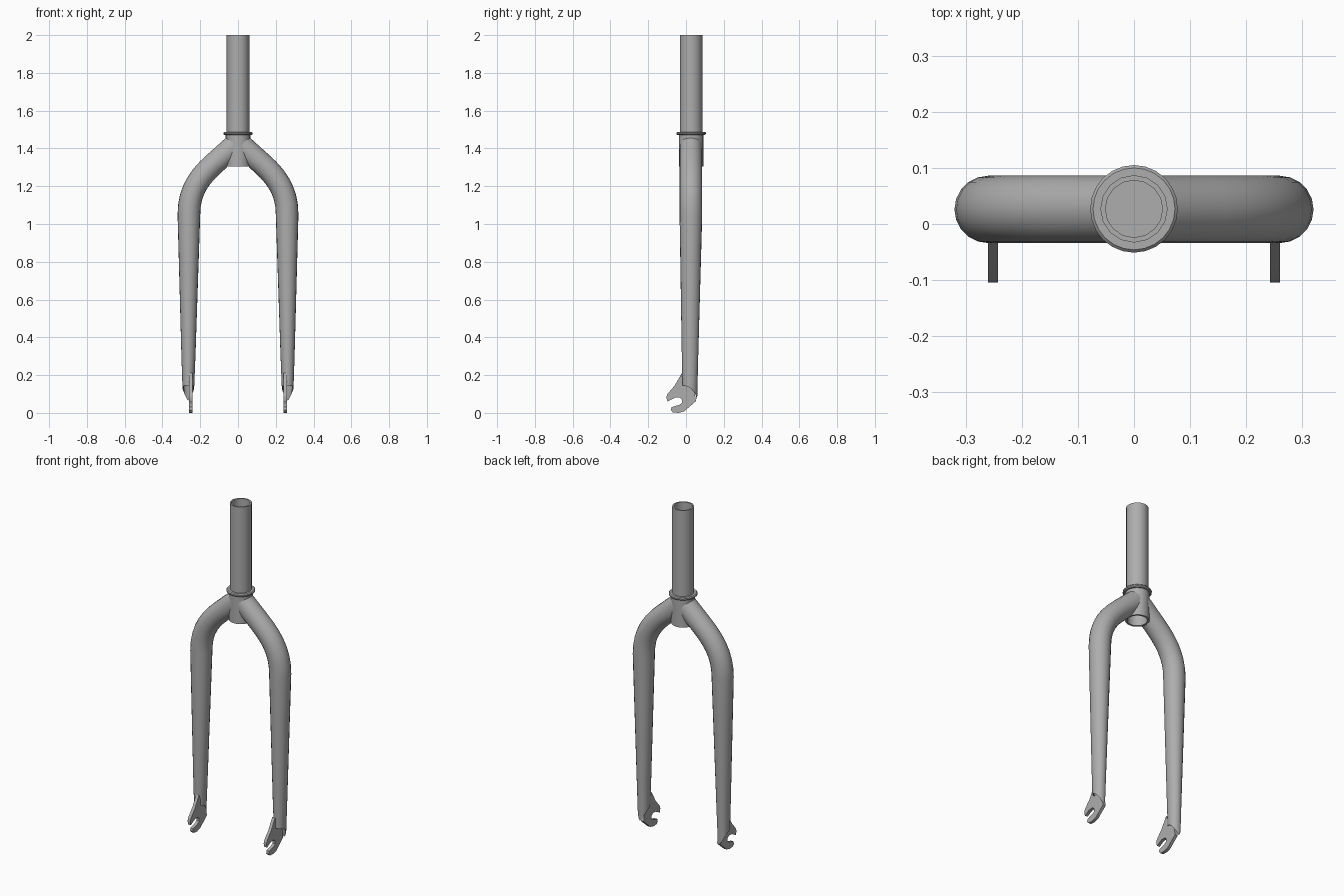
import bpy, bmesh, math
from mathutils import Vector
from mathutils.geometry import interpolate_bezier

if "Cube" in bpy.data.objects:
    bpy.data.objects.remove(bpy.data.objects["Cube"])

CY = 0.027  # steerer axis offset in y
SIDES = 20

metal = bpy.data.materials.new("grey_metal")
metal.diffuse_color = (0.42, 0.42, 0.42, 1)
metal.use_nodes = True
metal.node_tree.nodes["Principled BSDF"].inputs["Base Color"].default_value = metal.diffuse_color


def finish(name, bm, mirror=False, bevel=0, smooth=True):
    bmesh.ops.recalc_face_normals(bm, faces=bm.faces)
    mesh = bpy.data.meshes.new(name)
    bm.to_mesh(mesh)
    bm.free()
    mesh.materials.append(metal)
    ob = bpy.data.objects.new(name, mesh)
    bpy.context.collection.objects.link(ob)
    if bevel:
        mod = ob.modifiers.new("bevel", 'BEVEL')
        mod.width, mod.segments = bevel, 1
    if mirror:
        mod = ob.modifiers.new("mirror", 'MIRROR')
        mod.use_mirror_merge = False
    if smooth:
        bpy.ops.object.select_all(action='DESELECT')
        ob.select_set(True)
        bpy.context.view_layer.objects.active = ob
        bpy.ops.object.shade_smooth_by_angle(angle=math.radians(40))
    return ob


def loft(bm, rings, closed=False):
    """Skin a list of point rings with quads."""
    vs = [[bm.verts.new(p) for p in ring] for ring in rings]
    pairs = list(zip(vs, vs[1:]))
    if closed:
        pairs.append((vs[-1], vs[0]))
    n = len(vs[0])
    for a, b in pairs:
        for i in range(n):
            j = (i + 1) % n
            bm.faces.new((a[i], a[j], b[j], b[i]))
    return vs


def lathe(name, profile, sides, closed=False, cap_end=False):
    bm = bmesh.new()
    rings = [[(r * math.cos(2 * math.pi * i / sides),
               CY + r * math.sin(2 * math.pi * i / sides), z)
              for i in range(sides)] for r, z in profile]
    vs = loft(bm, rings, closed)
    if cap_end:
        bm.faces.new(vs[-1])
    return finish(name, bm)


# Steerer tube: hollow, with a floor at the crown
lathe("steerer_tube", [(0.06, 1.47), (0.06, 2.0), (0.051, 2.0), (0.051, 1.48)],
      16, cap_end=True)
# Crown sleeve that the legs meet
lathe("crown_sleeve", [(0.065, 1.305), (0.065, 1.475), (0.054, 1.475), (0.054, 1.305)],
      24, closed=True)
# Bearing race ring with rounded rim
lathe("crown_race", [(0.058, 1.471), (0.073, 1.471), (0.078, 1.476),
                     (0.078, 1.483), (0.073, 1.488), (0.058, 1.488)], 24, closed=True)


# Tapered legs: straight lower blade, bend, mitred into the sleeve
def leg_ring(c, tangent, rx, ry):
    n = Vector((tangent.z, 0, -tangent.x)).normalized()
    return [c + n * rx * math.cos(2 * math.pi * i / SIDES)
            + Vector((0, ry * math.sin(2 * math.pi * i / SIDES), 0))
            for i in range(SIDES)]


def scallop(ring):
    """Drop a ring onto the arc-shaped lower end."""
    return [Vector((p.x, p.y, 0.065 + math.sqrt(max(0, 0.08 ** 2 - (p.y + 0.022) ** 2))))
            for p in ring]


up = Vector((0, 0, 1))
foot = Vector((0.263, 0.02, 0.1))
rings = [leg_ring(Vector((0.263, 0.02, 0.3)), up, 0.027, 0.034),
         scallop(leg_ring(foot, up, 0.026, 0.033)),
         scallop(leg_ring(foot, up, 0.031, 0.039))]
for z in (0.3, 0.55, 0.8):
    t = (z - 0.1) / 0.95
    rings.append(leg_ring(Vector((0.263 - 0.003 * t, 0.02 + 0.006 * t, z)), up,
                          0.031 + 0.029 * t, 0.039 + 0.021 * t))
bend = interpolate_bezier(Vector((0.26, 0.026, 1.05)), Vector((0.26, 0.026, 1.22)),
                          Vector((0.16, 0.026, 1.30)), Vector((0, 0.026, 1.42)), 21)
for i in range(0, 15, 2):
    tan = (bend[i + 1] - bend[i - 1]) if i else up
    rings.append(leg_ring(bend[i], tan, 0.06, 0.06))
mitre = []
for p in rings[-1]:
    x = math.sqrt(max(0, 0.06 ** 2 - (p.y - 0.026) ** 2))
    mitre.append(p + tan * ((x - p.x) / tan.x))
rings.append(mitre)
bm = bmesh.new()
vs = loft(bm, rings)
bm.faces.new(vs[0])
finish("fork_legs", bm, mirror=True)

# Dropout plates with a slot opening forward
outline = [(-0.022, 0.21), (-0.06, 0.145), (-0.098, 0.1), (-0.104, 0.082), (-0.098, 0.06),
           (-0.06, 0.08), (-0.035, 0.082), (-0.021, 0.07), (-0.021, 0.053),
           (-0.035, 0.043), (-0.077, 0.03), (-0.08, 0.014), (-0.07, 0.003),
           (-0.04, 0.0), (-0.01, 0.008), (0.02, 0.034), (0.053, 0.062),
           (0.045, 0.11), (0.03, 0.14), (0.0, 0.17)]
bm = bmesh.new()
face = bm.faces.new([bm.verts.new((0.242, y, z)) for y, z in outline])
ext = bmesh.ops.extrude_face_region(bm, geom=[face])
for v in ext["geom"]:
    if isinstance(v, bmesh.types.BMVert):
        v.co.x += 0.018
if not face.is_valid or len(bm.faces) < len(outline) + 2:
    bm.faces.new([v for v in bm.verts if v.co.x < 0.25][:len(outline)])
finish("dropouts", bm, mirror=True)
